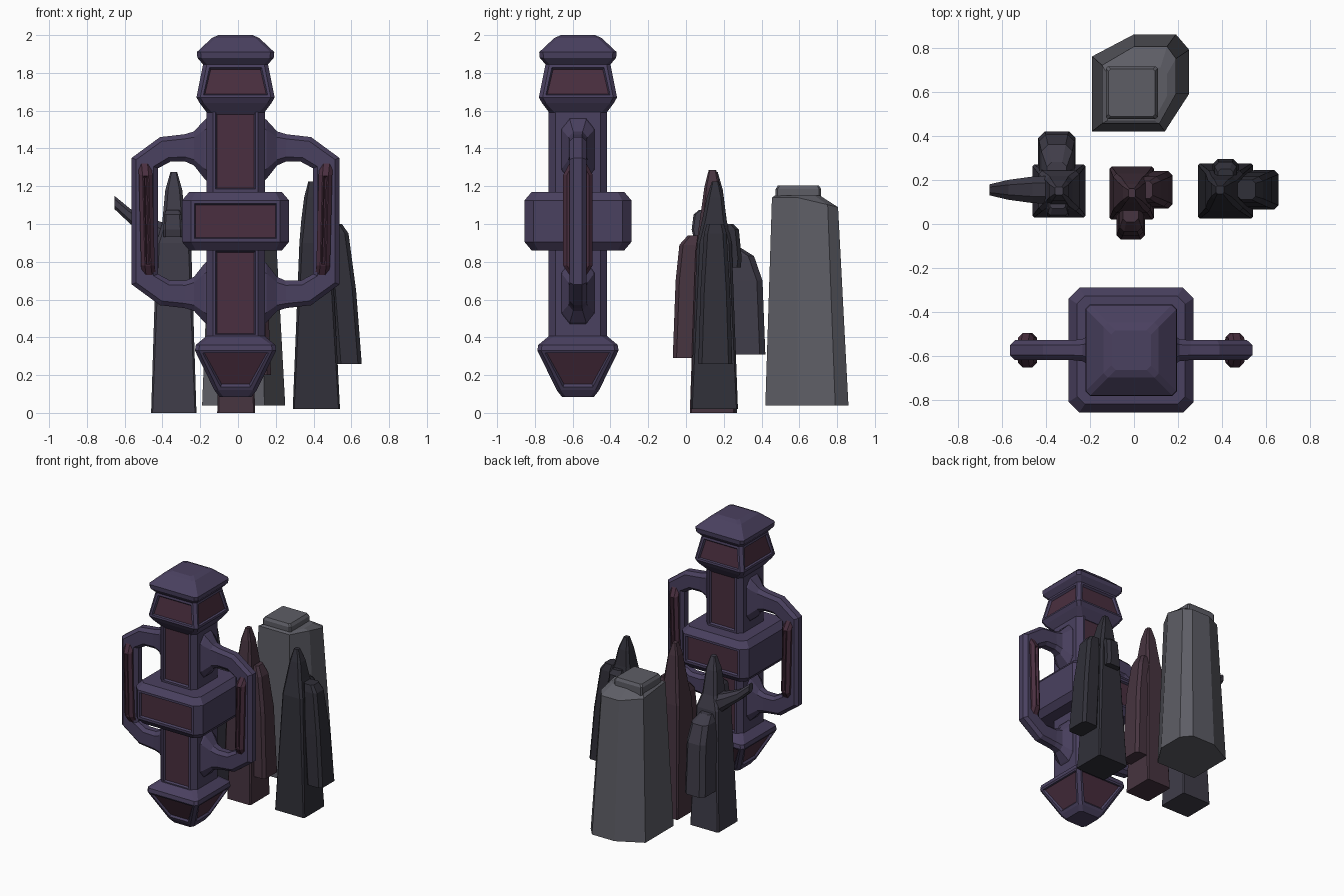
import bpy, bmesh

CX, CY = -0.013, -0.572   # tower axis


def mat(name, r, g, b):
    m = bpy.data.materials.new(name)
    m.diffuse_color = (r, g, b, 1)
    return m


PURPLE = mat("purple", 0.068, 0.052, 0.115)
PANEL = mat("panel_red", 0.068, 0.028, 0.05)
GREY = mat("grey", 0.11, 0.11, 0.13)
SLATE = mat("slate", 0.05, 0.046, 0.066)
WINE = mat("wine", 0.062, 0.034, 0.05)
DARK = mat("dark", 0.03, 0.029, 0.04)


def octa(cx, cy, hx, hy, c, z):
    """Chamfered rectangle; sides 0, 2, 4, 6 face +x, +y, -x, -y."""
    a, b = hx - c, hy - c
    pts = [(hx, -b), (hx, b), (a, hy), (-a, hy), (-hx, b), (-hx, -b), (-a, -hy), (a, -hy)]
    return [(cx + x, cy + y, z) for x, y in pts]


def loft(name, rings, material, panels=(), margin=0.03):
    """Skin rings, cap the ends, recess a red panel in each (segment, side)."""
    bm = bmesh.new()
    vs = [[bm.verts.new(p) for p in r] for r in rings]
    n = len(rings[0])
    grid = [[bm.faces.new((lo[j], lo[(j + 1) % n], hi[(j + 1) % n], hi[j])) for j in range(n)]
            for lo, hi in zip(vs, vs[1:])]
    bm.faces.new(vs[0][::-1])
    bm.faces.new(vs[-1])
    bmesh.ops.recalc_face_normals(bm, faces=bm.faces[:])
    bm.normal_update()
    for i, j in panels:
        f = grid[i][j]
        bmesh.ops.inset_individual(bm, faces=[f], thickness=margin - 0.01)
        bmesh.ops.inset_individual(bm, faces=[f], thickness=0.01, depth=-0.015)
        f.material_index = 1
    me = bpy.data.meshes.new(name)
    bm.to_mesh(me)
    bm.free()
    me.materials.append(material)
    me.materials.append(PANEL)
    ob = bpy.data.objects.new(name, me)
    bpy.context.collection.objects.link(ob)
    return ob


def square_stack(name, levels, panels, margin):
    rings = [octa(CX, CY, h, h, c, z) for z, h, c in levels]
    return loft(name, rings, PURPLE, panels, margin)


def shard(name, levels, material):
    return loft(name, [octa(*l) for l in levels], material)


# Tower: cap, shaft, middle block and pointed foot
square_stack("tower_cap", [(1.58, .145, .03), (1.64, .19, .02), (1.67, .207, .02), (1.845, .172, .02),
             (1.88, .202, .02), (1.91, .205, .02), (1.985, .125, .02), (2.0, .09, .02)],
             [(2, s) for s in (0, 2, 4, 6)], .032)
square_stack("tower_shaft", [(.40, .155, .035), (.87, .155, .035), (1.17, .155, .035), (1.63, .155, .035)],
             [(i, s) for i in (0, 2) for s in (2, 6)], .03)
square_stack("middle_block", [(.86, .245, .035), (.905, .283, .048), (1.125, .283, .048), (1.17, .245, .035)],
             [(1, 2), (1, 6)], .034)
square_stack("tower_foot", [(.085, .085, .02), (.12, .112, .02), (.33, .215, .02), (.36, .21, .02),
             (.41, .15, .03)], [(1, s) for s in (0, 2, 4, 6)], .034)

# Side handles: sections given as outer x,z / inner x,z / y half thickness
half = [(.13, 1.58, .13, 1.21, .09), (.165, 1.55, .165, 1.24, .085), (.22, 1.49, .22, 1.31, .05),
        (.27, 1.475, .265, 1.33, .045), (.40, 1.46, .345, 1.33, .045), (.55, 1.35, .41, 1.295, .045)]
path = half + [(a, 2.03 - b, c, 2.03 - d, y) for a, b, c, d, y in reversed(half)]


def handle_ring(s, ox, oz, ix, iz, y):
    t = 0.17
    ring = []
    for u, v in [(0, -.5), (0, .5), (t, 1), (1 - t, 1), (1, .5), (1, -.5), (1 - t, -1), (t, -1)]:
        ring.append((CX + s * (ox + (ix - ox) * u), CY + v * y, oz + (iz - oz) * u))
    return ring


for side, s in (("left", -1), ("right", 1)):
    loft(side + "_handle", [handle_ring(s, *p) for p in path], PURPLE)
    x = CX + s * .47
    loft(side + "_handle_inlay", [octa(x + s * d, CY, .036, hy, .02, z) for z, hy, d in
         ((.73, .045, -.012), (.78, .078, -.006), (1.26, .078, .006), (1.32, .045, .012))],
         PANEL, [(1, 2), (1, 6)], .018)

# Big grey monolith with a stepped top
base = [(-.19, .42), (.14, .42), (.25, .59), (.25, .79), (.19, .86), (0, .86), (-.19, .76)]
top = [(-.145, .455), (.115, .455), (.19, .59), (.19, .75), (.15, .805), (.0, .805), (-.145, .72)]
lid = [(-.12, .47), (.09, .47), (.15, .58), (.15, .68), (.12, .71), (0, .71), (-.12, .68)]
loft("monolith", [[(x, y, .04) for x, y in base],
                  [(x, y, 1.14 - max(0, y - .6) * .25) for x, y in top],
                  [(x, y, 1.15) for x, y in lid]], GREY)
shard("monolith_lid", [(-.01, .595, .118, .12, .01, 1.12), (-.01, .595, .118, .12, .01, 1.185),
                       (-.01, .595, .105, .108, .01, 1.205)], GREY)

# Left spire with horn, rear slab and front block
shard("left_spire", [(-.34, .15, .12, .12, .008, 0), (-.34, .15, .092, .092, .015, .90),
                     (-.34, .15, .062, .068, .018, 1.0), (-.34, .15, .045, .045, .015, 1.18),
                     (-.34, .15, .018, .018, .006, 1.275)], SLATE)
shard("left_spire_rear_slab", [(-.35, .31, .085, .11, .03, .31), (-.35, .29, .08, .115, .03, .70),
                               (-.35, .26, .07, .10, .03, .83), (-.35, .22, .045, .06, .02, .88)], SLATE)
shard("left_spire_front_block", [(-.345, .10, .05, .06, .01, .93), (-.345, .10, .05, .07, .01, .97),
                                 (-.345, .11, .045, .07, .01, 1.05), (-.345, .12, .035, .05, .01, 1.075)], SLATE)
loft("left_spire_horn", [[(x, .155 + a * hy, z + b * hz) for a, b in ((-1, -.5), (-.5, -1), (.5, -1), (1, -.5),
                          (1, .5), (.5, 1), (-.5, 1), (-1, .5))]
                         for x, z, hy, hz in ((-.35, .90, .065, .09), (-.46, .97, .06, .06),
                                              (-.57, 1.04, .045, .04), (-.655, 1.115, .025, .035))], SLATE)

# Centre wine spire with front and right slabs
shard("centre_spire", [(-.01, .14, .10, .12, .008, 0), (-.01, .14, .085, .09, .015, .85),
                       (-.01, .14, .065, .07, .018, 1.0), (-.01, .14, .04, .042, .012, 1.2),
                       (-.01, .14, .016, .02, .006, 1.285)], WINE)
shard("centre_spire_front_slab", [(-.015, .0, .065, .07, .02, .29), (-.015, .02, .058, .075, .02, .70),
                                  (-.015, .035, .05, .07, .02, .89), (-.015, .06, .035, .05, .015, .94)], WINE)
shard("centre_spire_right_slab", [(.11, .155, .065, .085, .02, .20), (.09, .155, .065, .075, .02, .70),
                                  (.07, .155, .05, .06, .02, .95), (.05, .155, .035, .04, .015, 1.02)], WINE)

# Right dark spire with right slab and rear block
shard("right_spire", [(.415, .15, .125, .125, .008, .02), (.41, .15, .085, .092, .015, .90),
                      (.40, .15, .065, .065, .018, 1.02), (.395, .155, .045, .045, .015, 1.14),
                      (.39, .155, .018, .018, .006, 1.225)], DARK)
shard("right_spire_right_slab", [(.59, .155, .065, .09, .02, .26), (.56, .155, .065, .078, .02, .65),
                                 (.53, .155, .055, .06, .02, .95), (.51, .155, .04, .045, .015, 1.0)], DARK)
shard("right_spire_rear_block", [(.415, .23, .06, .06, .02, .77), (.415, .23, .055, .065, .02, .82),
                                 (.415, .22, .05, .06, .02, .97), (.415, .20, .035, .05, .015, 1.0)], DARK)
